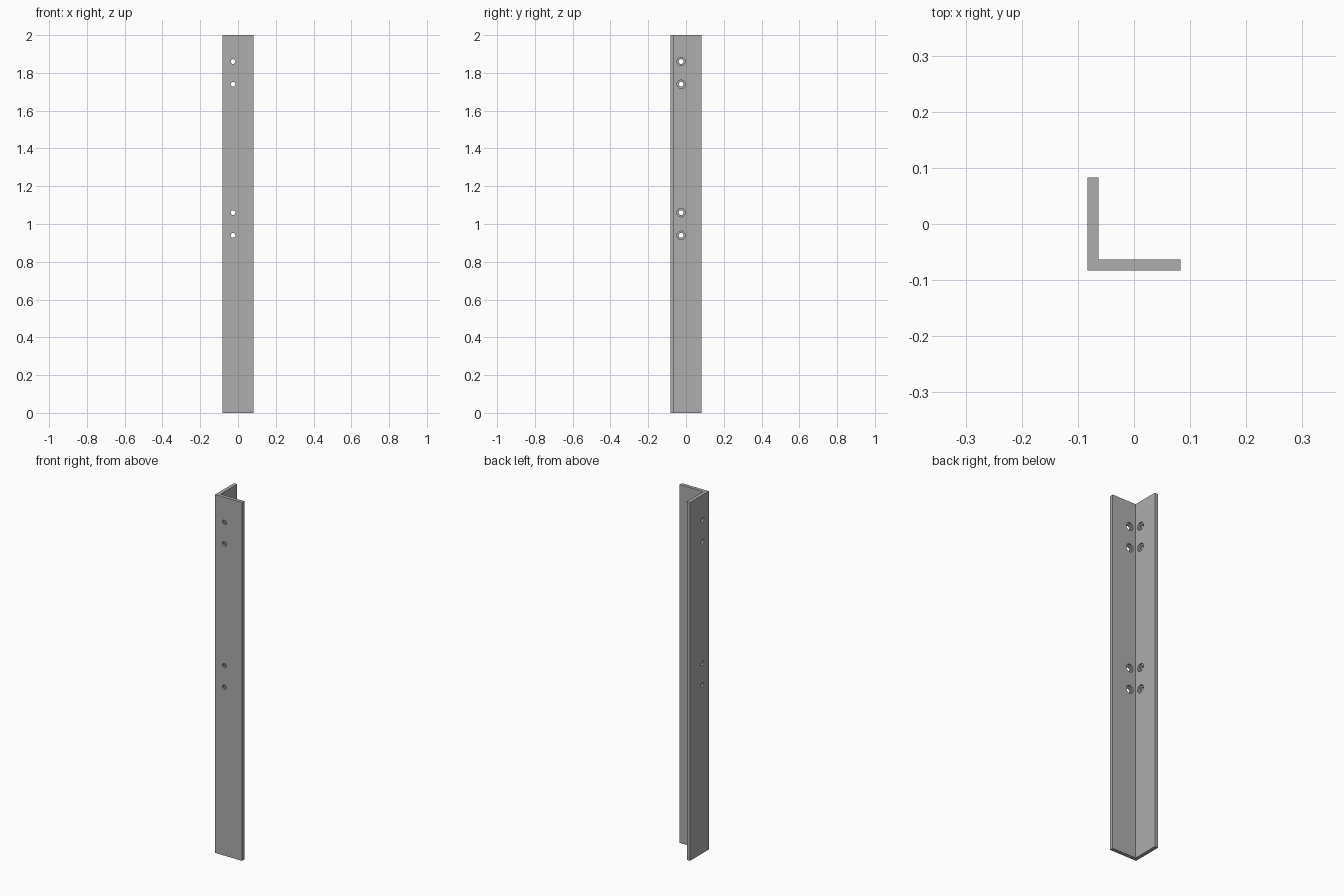
import bpy, bmesh, math
from mathutils import Matrix

if "Cube" in bpy.data.objects:
    bpy.data.objects.remove(bpy.data.objects["Cube"])

H, W, T = 2.0, 0.083, 0.02       # length, half width, wall thickness
HOLE_POS = -0.026                # hole centre across each leg
HOLE_Z = (0.94, 1.06, 1.74, 1.86)
HOLE_R, BORE_R, BORE_DEPTH = 0.0125, 0.022, 0.01

steel = bpy.data.materials.new("grey steel")
steel.diffuse_color = (0.42, 0.42, 0.42, 1)
steel.use_nodes = True
steel.node_tree.nodes["Principled BSDF"].inputs["Base Color"].default_value = steel.diffuse_color


def new_object(name, bm):
    bmesh.ops.recalc_face_normals(bm, faces=bm.faces)
    mesh = bpy.data.meshes.new(name)
    bm.to_mesh(mesh)
    bm.free()
    mesh.materials.append(steel)
    obj = bpy.data.objects.new(name, mesh)
    bpy.context.collection.objects.link(obj)
    return obj


# L-shaped angle bar, extruded upward
bm = bmesh.new()
i = -W + T
profile = [(-W, -W), (W, -W), (W, i), (i, i), (i, W), (-W, W)]
base = bm.faces.new([bm.verts.new((x, y, 0)) for x, y in profile])
top = bmesh.ops.extrude_face_region(bm, geom=[base])["geom"]
bmesh.ops.translate(bm, vec=(0, 0, H),
                    verts=[v for v in top if isinstance(v, bmesh.types.BMVert)])
angle_bar = new_object("angle_bar", bm)


def drill(name, radius, start, end):
    """Cut round holes through both legs, between two depths."""
    bm = bmesh.new()
    mid = (start + end) / 2
    for z in HOLE_Z:
        for loc, rot in (((HOLE_POS, mid, z), Matrix.Rotation(math.pi / 2, 4, 'X')),
                         ((mid, HOLE_POS, z), Matrix.Rotation(math.pi / 2, 4, 'Y'))):
            bmesh.ops.create_cone(bm, cap_ends=True, segments=32, radius1=radius,
                                  radius2=radius, depth=end - start,
                                  matrix=Matrix.Translation(loc) @ rot)
    cutter = new_object(name, bm)
    cutter.hide_render = True
    cutter.hide_viewport = True
    mod = angle_bar.modifiers.new(name, 'BOOLEAN')
    mod.operation = 'DIFFERENCE'
    mod.solver = 'EXACT'
    mod.object = cutter


# Through holes, then wider recesses on the inner side
drill("through_hole_cutter", HOLE_R, -W - 0.01, i + 0.004)
drill("recess_cutter", BORE_R, i - BORE_DEPTH, i + 0.004)
